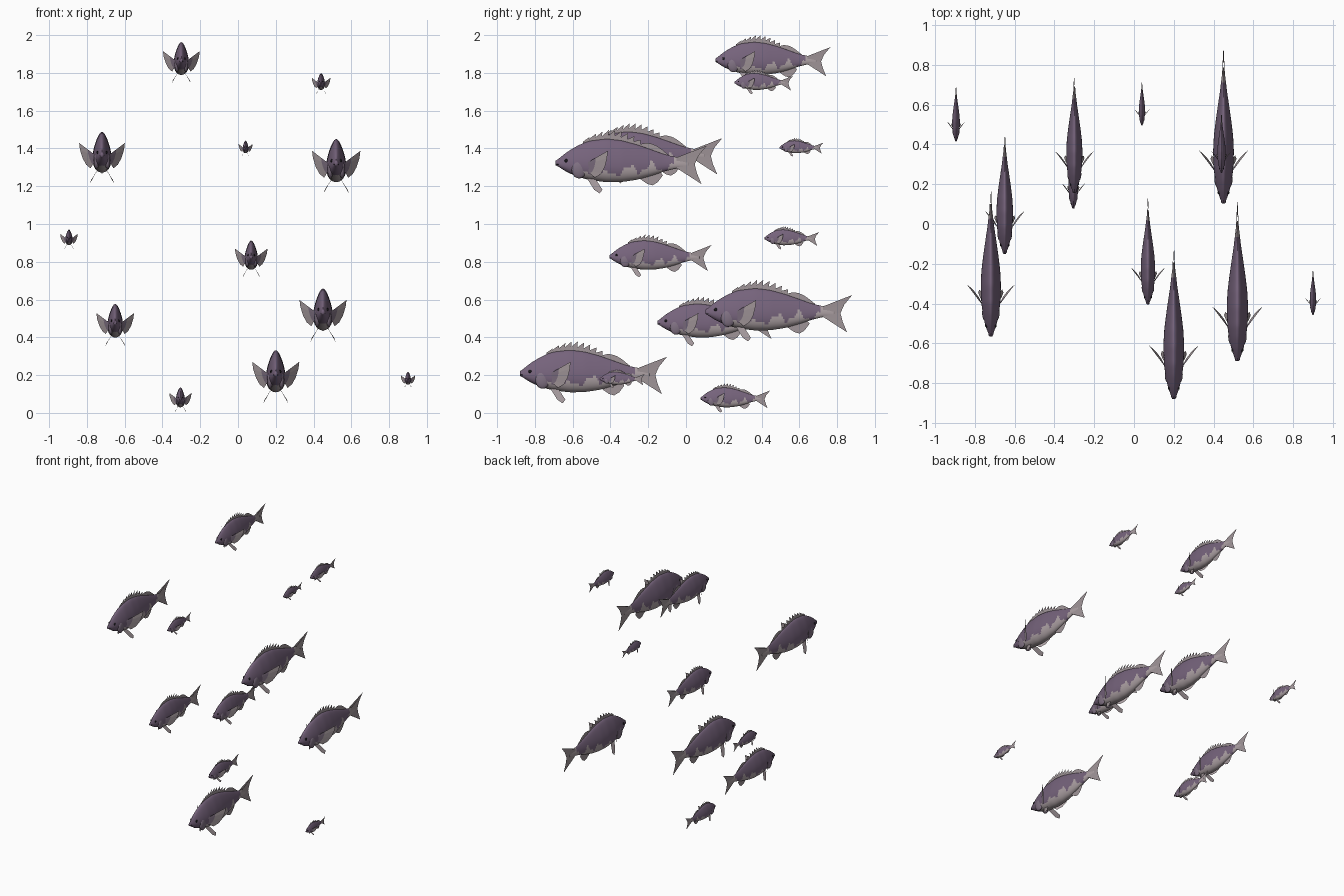
import bpy, bmesh, math
from mathutils import Matrix, Vector

default = bpy.data.objects.get("Cube")
if default:
    bpy.data.objects.remove(default, do_unlink=True)


def material(name, rgb):
    mat = bpy.data.materials.new(name)
    mat.use_nodes = True
    color = (*rgb, 1)
    mat.diffuse_color = color
    mat.node_tree.nodes["Principled BSDF"].inputs["Base Color"].default_value = color
    return mat


PURPLE = material("muted purple", (0.18, 0.125, 0.2))
LILAC = material("dusty lilac", (0.215, 0.165, 0.225))
PALE = material("pale mauve grey", (0.41, 0.35, 0.365))
FIN = material("fin grey", (0.35, 0.3, 0.315))
BLACK = material("eye black", (0.01, 0.01, 0.012))

# Body profile of a fish one unit long: distance from nose, top, bottom, half width
PROFILE = [
    (0, 0.008, -0.014, 0.007), (0.03, 0.035, -0.035, 0.021),
    (0.08, 0.074, -0.066, 0.038), (0.15, 0.115, -0.095, 0.052),
    (0.22, 0.143, -0.115, 0.062), (0.34, 0.157, -0.13, 0.066),
    (0.44, 0.145, -0.128, 0.061), (0.54, 0.118, -0.113, 0.049),
    (0.64, 0.083, -0.085, 0.035), (0.72, 0.054, -0.058, 0.023),
    (0.80, 0.036, -0.038, 0.014), (0.88, 0.03, -0.034, 0.004),
]


def linear(t):
    t = min(max(t, PROFILE[0][0]), PROFILE[-1][0])
    for a, b in zip(PROFILE, PROFILE[1:]):
        if t <= b[0]:
            return Vector(a[1:]).lerp(Vector(b[1:]), (t - a[0]) / (b[0] - a[0]))


def section(t):
    """Smoothed top, bottom and half width at distance t from the nose."""
    return (linear(t - 0.02) + linear(t) * 2 + linear(t + 0.02)) / 4


def top(t):
    return section(t)[0]


def bottom(t):
    return section(t)[1]


def finish(bm, name, mats, smooth=False):
    mesh = bpy.data.meshes.new(name)
    bm.to_mesh(mesh)
    bm.free()
    for mat in mats:
        mesh.materials.append(mat)
    if smooth:
        mesh.shade_smooth()
    return mesh


def sheet(bm, rows):
    """Join rows of points into a thin fin, one material slot per band."""
    rows = [[bm.verts.new(p) for p in row] for row in rows]
    for band, (low, high) in enumerate(zip(rows, rows[1:])):
        for i in range(len(low) - 1):
            face = bm.faces.new((low[i], low[i + 1], high[i + 1], high[i]))
            face.material_index = band


def fin_pair(name, rows, mats):
    bm = bmesh.new()
    for side in (-1, 1):
        sheet(bm, [[(side * x, y, z) for x, y, z in row] for row in rows])
    return finish(bm, name, mats)


def mid_fin(name, root, rim):
    bm = bmesh.new()
    sheet(bm, [[(0, y, z) for y, z in row] for row in (root, rim)])
    return finish(bm, name, [FIN])


def ball_pair(name, center, radii, mat):
    bm = bmesh.new()
    for side in (-1, 1):
        place = Matrix.Translation((side * center[0], *center[1:]))
        bmesh.ops.create_uvsphere(bm, u_segments=16, v_segments=10, radius=1,
                                  matrix=place @ Matrix.Diagonal((*radii, 1)))
    return finish(bm, name, [mat], True)


def pale_edge(t):
    """Ragged height below which the flank is pale."""
    rear = min(max((t - 0.4) / 0.14, 0), 1)
    ragged = 0.03 * math.sin(42 * t) + 0.016 * math.sin(101 * t)
    return -0.07 + 0.035 * rear + (0.35 + 0.65 * rear) * ragged


# Body: lofted teardrop sections with a keeled back
def make_body():
    bm = bmesh.new()
    stations, sides = 90, 40
    rings = []
    for i in range(stations + 1):
        t = PROFILE[-1][0] * i / stations
        hi, lo, wide = section(t)
        ring = []
        for k in range(sides):
            a = math.tau * k / sides
            x = wide * math.sin(a) * (0.96 - 0.36 * math.cos(a))
            z = (hi + lo) / 2 + (hi - lo) / 2 * math.cos(a)
            ring.append(bm.verts.new((x, t, z)))
        rings.append(ring)
    for a, b in zip(rings, rings[1:]):
        for k in range(sides):
            n = (k + 1) % sides
            bm.faces.new((a[k], a[n], b[n], b[k]))
    bm.faces.new(rings[0])
    bm.faces.new(rings[-1])
    bmesh.ops.recalc_face_normals(bm, faces=bm.faces)
    for face in bm.faces:
        c = face.calc_center_median()
        if c.y > 0.78 or c.z < pale_edge(c.y):
            face.material_index = 1
    return finish(bm, "body", [PURPLE, PALE], True)


# Dorsal fin: spiny front and low rounded rear
def make_dorsal():
    root, rim = [], []
    spines = 9
    for i in range(2 * spines + 1):
        t = 0.18 + 0.38 * i / (2 * spines)
        height = 0.028 + 0.034 * math.sin(math.pi * i / (2 * spines))
        root.append((t, top(t) - 0.008))
        if i % 2:
            rim.append((t + 0.024, top(t) + height))
        else:
            rim.append((t, top(t) + height * 0.4))
    for i in range(1, 9):
        t = 0.56 + 0.022 * i
        root.append((t, top(t) - 0.008))
        rim.append((t + 0.012, top(t) + 0.036 * math.sin(math.pi * (i + 1.5) / 9.5)))
    return mid_fin("dorsal_fin", root, rim)


# Tail fin: forked fan, thick at the root and thin at the rim
tail_root = [(0.011, 0.80, 0.034 - 0.0175 * i) for i in range(5)]
tail_rim = [(0.001, 1.0, 0.112), (0.001, 0.945, 0.045), (0.001, 0.92, -0.012),
            (0.001, 0.935, -0.07), (0.001, 0.965, -0.142)]

# Anal fin under the rear belly
anal_spots = [0.55, 0.585, 0.62, 0.655, 0.69]
anal_depth = [0.006, 0.04, 0.06, 0.05, 0.015]
anal_root = [(t, bottom(t) + 0.008) for t in anal_spots]
anal_rim = [(t + 0.02, bottom(t) - d) for t, d in zip(anal_spots, anal_depth)]

# Pectoral fans sweep out and back with pale outer halves, pelvic fins splay down
pectoral_root = [(0.05, 0.20, -0.005 - 0.011 * i) for i in range(5)]
pectoral_rim = [(0.16, 0.345, 0.078), (0.154, 0.34, 0.03), (0.135, 0.325, -0.03),
                (0.11, 0.30, -0.075), (0.08, 0.26, -0.1)]
pectoral_mid = [Vector(a).lerp(Vector(b), 0.45)
                for a, b in zip(pectoral_root, pectoral_rim)]
pelvic_root = [(0.026, 0.205, -0.10), (0.028, 0.235, -0.105), (0.028, 0.265, -0.11)]
pelvic_rim = [(0.07, 0.255, -0.18), (0.084, 0.29, -0.204), (0.076, 0.31, -0.18)]

PARTS = [
    make_body(),
    make_dorsal(),
    fin_pair("tail_fin", [tail_root, tail_rim], [FIN]),
    mid_fin("anal_fin", anal_root, anal_rim),
    fin_pair("pectoral_fins", [pectoral_root, pectoral_mid, pectoral_rim], [LILAC, PALE]),
    fin_pair("pelvic_fins", [pelvic_root, pelvic_rim], [FIN]),
    ball_pair("gill_covers", (0.039, 0.155, -0.045), (0.019, 0.05, 0.06), LILAC),
    ball_pair("eyes", (0.029, 0.07, 0.012), (0.009, 0.011, 0.011), BLACK),
    ball_pair("mouth", (0.006, 0.016, -0.012), (0.011, 0.014, 0.004), BLACK),
]

# School: nose position and length of every fish
SCHOOL = [
    (0.20, -0.88, 0.21, 0.78), (0.52, -0.69, 1.325, 0.80),
    (-0.72, -0.565, 1.37, 0.757), (0.45, 0.103, 0.537, 0.777),
    (-0.65, -0.15, 0.48, 0.624), (0.07, -0.405, 0.828, 0.54),
    (-0.30, 0.156, 1.868, 0.608), (-0.305, 0.077, 0.077, 0.368),
    (0.44, 0.257, 1.75, 0.31), (0.04, 0.495, 1.405, 0.232),
    (-0.895, 0.415, 0.925, 0.29), (0.90, -0.457, 0.18, 0.24),
]

for number, (x, y, z, length) in enumerate(SCHOOL, 1):
    for mesh in PARTS:
        part = bpy.data.objects.new(f"fish_{number}_{mesh.name}", mesh)
        part.location = (x, y, z)
        part.scale = (length, length, length)
        bpy.context.collection.objects.link(part)
